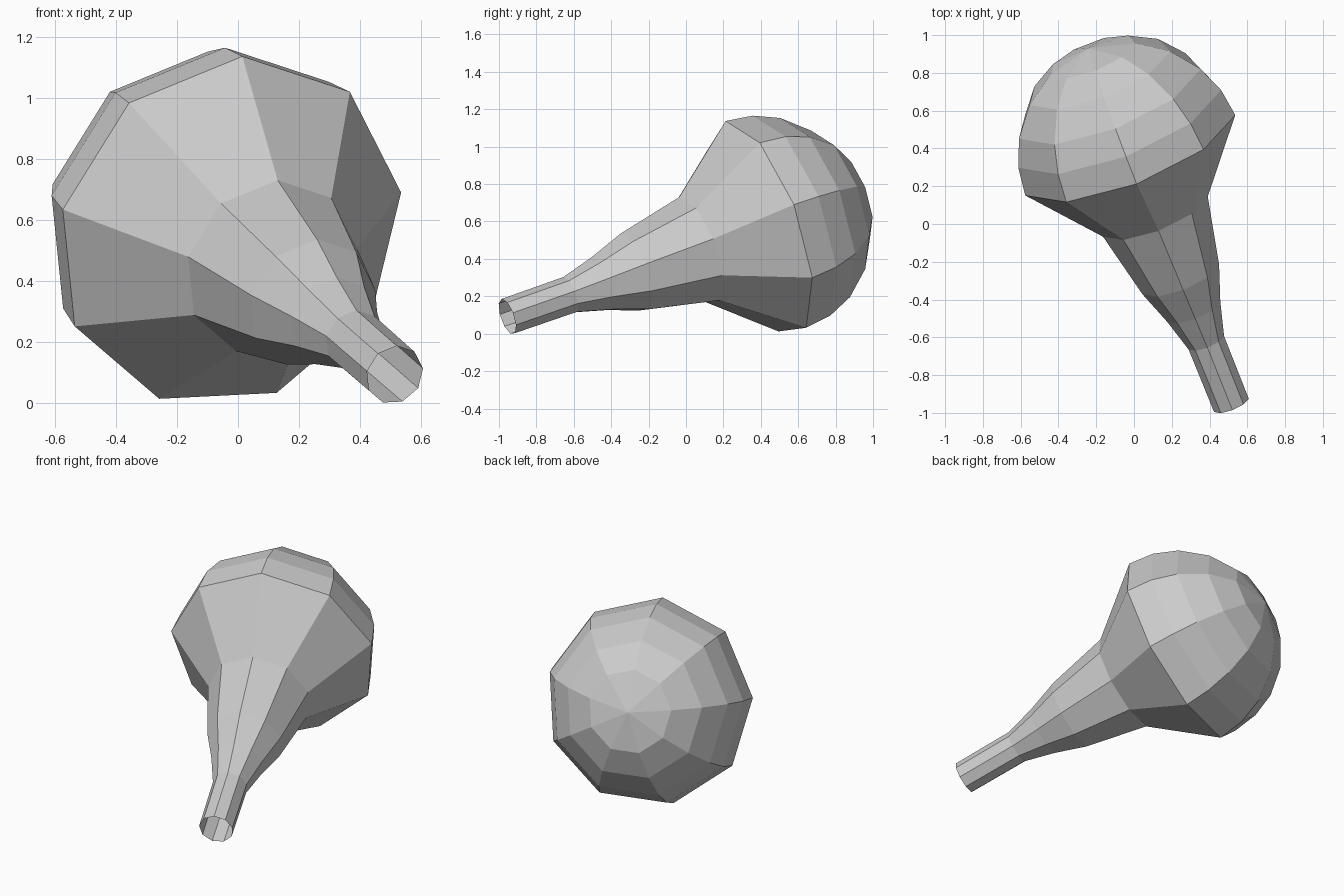
import bpy, bmesh
from math import sin, cos, radians, tau
from mathutils import Vector

if "Cube" in bpy.data.objects:
    bpy.data.objects.remove(bpy.data.objects["Cube"])

SIDES = 9
R = 0.605
CENTRE = Vector((-0.027, 0.396, 0.572))             # middle of the widest ring
axis = Vector((-0.354, 0.883, 0.308)).normalized()  # open neck end -> dome pole
u = Vector((0.07, -0.308, 0.949))
u = (u - axis * u.dot(axis)).normalized()
v = u.cross(axis)

# Profile as (distance along axis, radius): open neck, then the dome
profile = [(-1.53, 0.10), (-1.155, 0.102), (-0.965, 0.153), (-0.768, 0.221), (-0.386, 0.302)]
profile += [(R * sin(radians(a)), R * cos(radians(a))) for a in (0, 15, 30, 48, 66)]

bm = bmesh.new()
rings = []
for t, r in profile:
    rings.append([bm.verts.new(CENTRE + axis * t + (u * cos(tau * i / SIDES) + v * sin(tau * i / SIDES)) * r)
                  for i in range(SIDES)])
pole = bm.verts.new(CENTRE + axis * R)

# Side bands
for a, b in zip(rings, rings[1:]):
    for i in range(SIDES):
        j = (i + 1) % SIDES
        bm.faces.new((a[i], a[j], b[j], b[i]))
# Dome tip
for i in range(SIDES):
    bm.faces.new((rings[-1][i], rings[-1][(i + 1) % SIDES], pole))

bmesh.ops.recalc_face_normals(bm, faces=bm.faces)
if sum((f.normal.dot(f.calc_center_median() - CENTRE) for f in pole.link_faces)) < 0:
    bmesh.ops.reverse_faces(bm, faces=bm.faces)

# Stand on the ground
low = min(p.co.z for p in bm.verts)
bmesh.ops.translate(bm, verts=bm.verts, vec=(0, 0, -low))

mesh = bpy.data.meshes.new("bulb_body")
bm.to_mesh(mesh)
bm.free()
obj = bpy.data.objects.new("bulb_body", mesh)
bpy.context.collection.objects.link(obj)
